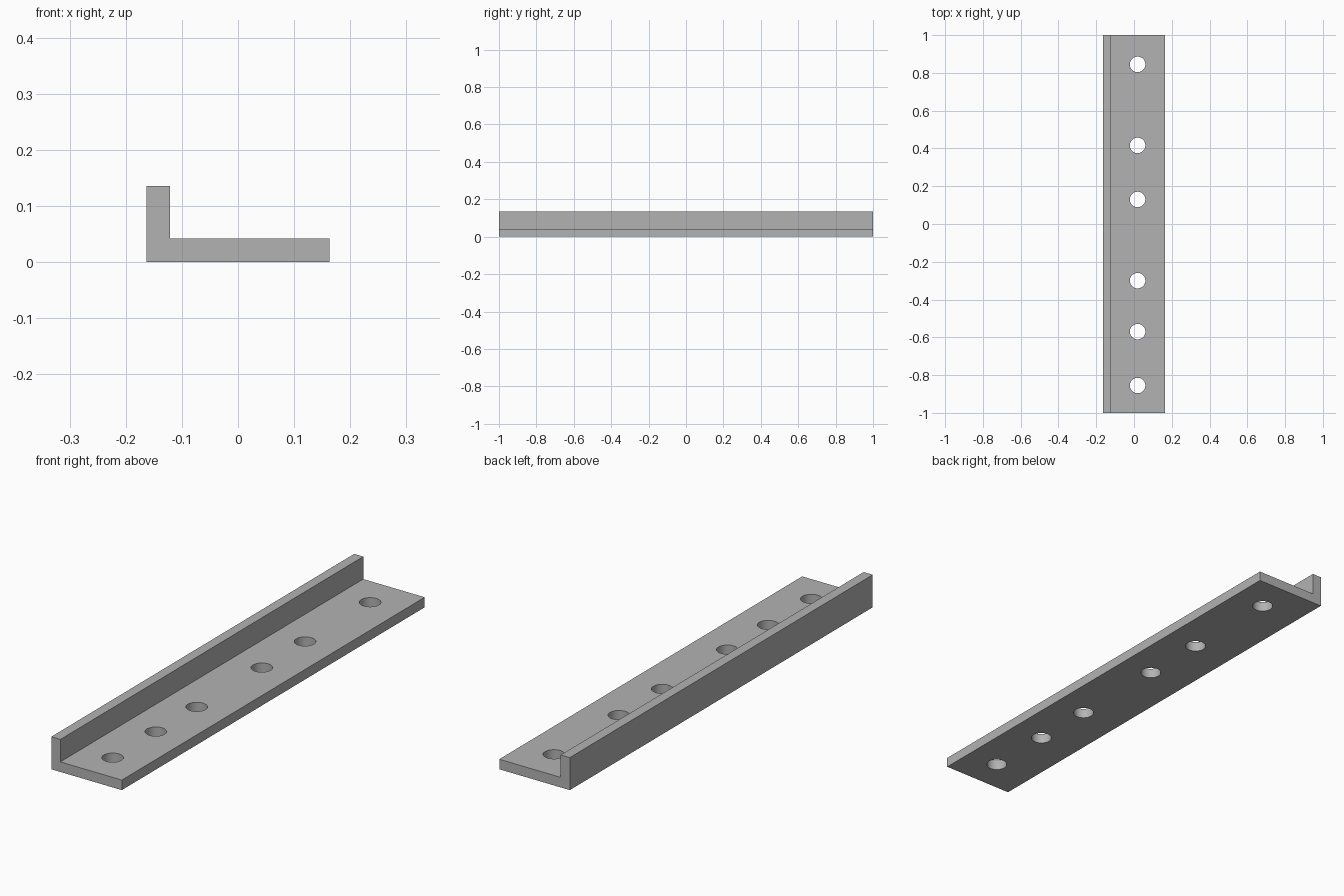
import bpy
import bmesh

default = bpy.data.objects.get("Cube")
if default:
    bpy.data.objects.remove(default, do_unlink=True)

HALF_WIDTH, HALF_LENGTH = 0.163, 1.0
THICKNESS, LIP_HEIGHT = 0.042, 0.136
HOLE_X, HOLE_RADIUS = 0.019, 0.041
HOLE_YS = (-0.855, -0.57, -0.3, 0.13, 0.416, 0.845)

grey = bpy.data.materials.new("plain grey")
grey.use_nodes = True
colour = (0.45, 0.45, 0.45, 1)
grey.diffuse_color = colour
grey.node_tree.nodes["Principled BSDF"].inputs["Base Color"].default_value = colour


def mesh_object(name, bm):
    mesh = bpy.data.meshes.new(name)
    bmesh.ops.recalc_face_normals(bm, faces=bm.faces)
    bm.to_mesh(mesh)
    bm.free()
    mesh.materials.append(grey)
    obj = bpy.data.objects.new(name, mesh)
    bpy.context.collection.objects.link(obj)
    return obj


# L-shaped profile extruded along the length
inner = -HALF_WIDTH + THICKNESS
profile = [(-HALF_WIDTH, 0), (HALF_WIDTH, 0), (HALF_WIDTH, THICKNESS),
           (inner, THICKNESS), (inner, LIP_HEIGHT), (-HALF_WIDTH, LIP_HEIGHT)]
bm = bmesh.new()
end = bm.faces.new([bm.verts.new((x, -HALF_LENGTH, z)) for x, z in profile])
extruded = bmesh.ops.extrude_face_region(bm, geom=[end])["geom"]
bmesh.ops.translate(bm, vec=(0, 2 * HALF_LENGTH, 0),
                    verts=[v for v in extruded if isinstance(v, bmesh.types.BMVert)])
bracket = mesh_object("angle_bracket", bm)

# Row of drill cylinders for the screw holes
bm = bmesh.new()
for y in HOLE_YS:
    drill = bmesh.ops.create_cone(bm, cap_ends=True, segments=48, radius1=HOLE_RADIUS,
                                  radius2=HOLE_RADIUS, depth=4 * THICKNESS)
    bmesh.ops.translate(bm, vec=(HOLE_X, y, THICKNESS / 2), verts=drill["verts"])
cutter = mesh_object("hole_cutter", bm)

# Cut the holes, then keep only the finished bracket
cut = bracket.modifiers.new("screw_holes", "BOOLEAN")
cut.operation = "DIFFERENCE"
cut.solver = "EXACT"
cut.object = cutter
bpy.context.view_layer.objects.active = bracket
bracket.select_set(True)
bpy.ops.object.modifier_apply(modifier=cut.name)
bpy.data.objects.remove(cutter, do_unlink=True)

# Smooth hole walls, sharp plate edges
bracket.select_set(True)
bpy.ops.object.shade_smooth_by_angle()
